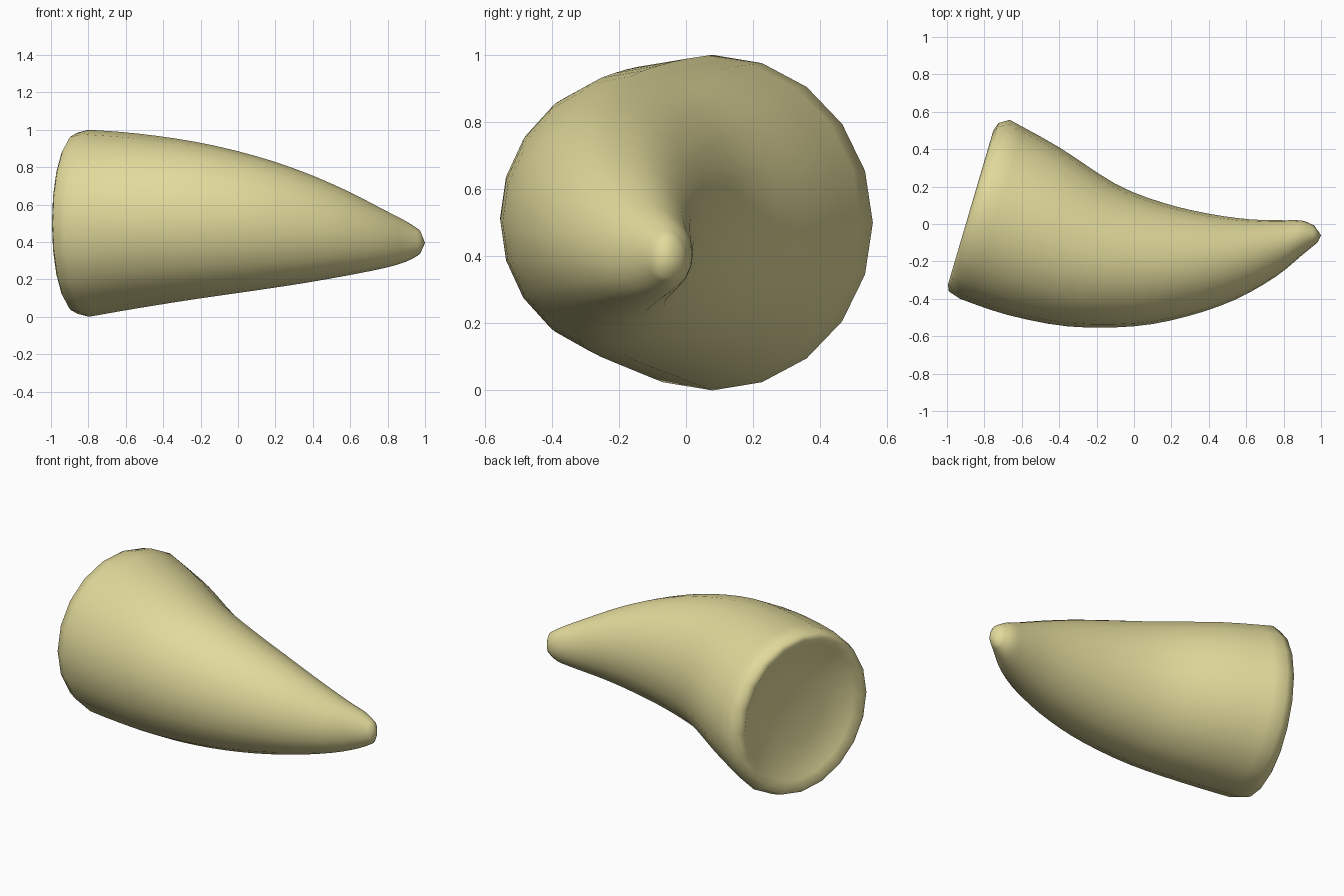
import bpy, bmesh, math
from mathutils import Vector

if "Cube" in bpy.data.objects:
    bpy.data.objects.remove(bpy.data.objects["Cube"])

SIDES = 20

# Cross-sections: inner-curve (x, y), outer-curve (x, y), bottom z, top z
RINGS = [
    (-0.665, 0.557, -0.930, -0.400, 0.000, 1.000),
    (-0.400, 0.410, -0.680, -0.485, 0.045, 0.980),
    (-0.100, 0.215, -0.350, -0.548, 0.095, 0.935),
    (0.150, 0.115, 0.000, -0.547, 0.138, 0.865),
    (0.400, 0.055, 0.280, -0.495, 0.178, 0.778),
    (0.620, 0.025, 0.540, -0.405, 0.220, 0.675),
    (0.800, 0.020, 0.760, -0.280, 0.260, 0.572),
    (0.900, 0.018, 0.900, -0.165, 0.295, 0.510),
    (0.965, -0.010, 0.980, -0.100, 0.335, 0.462),
]
# Shallow dished base from its middle outwards, then the rounded rim
BASE = [
    (-0.755, 0.255, -0.865, -0.117, 0.293, 0.707),
    (-0.735, 0.450, -0.953, -0.292, 0.086, 0.914),
    (-0.752, 0.500, -0.995, -0.325, 0.040, 0.960),
    (-0.725, 0.540, -0.990, -0.360, 0.015, 0.985),
]


def catmull(rings, steps):
    """Smoothly interpolate the cross-sections along the horn."""
    out = []
    n = len(rings)
    for i in range(n - 1):
        quad = [rings[max(0, min(n - 1, i + k))] for k in (-1, 0, 1, 2)]
        for s in range(steps):
            t = s / steps
            out.append([0.5 * (2 * b + (c - a) * t + (2 * a - 5 * b + 4 * c - d) * t * t
                               + (3 * b - a - 3 * c + d) * t ** 3)
                        for a, b, c, d in zip(*quad)])
    out.append(list(rings[-1]))
    return out


def add_ring(bm, r):
    inner, outer = Vector((r[0], r[1], 0)), Vector((r[2], r[3], 0))
    mid, half = (inner + outer) / 2, (inner - outer) / 2
    zc, zh = (r[4] + r[5]) / 2, (r[5] - r[4]) / 2
    verts = []
    for k in range(SIDES):
        a = 2 * math.pi * k / SIDES
        p = mid + half * math.cos(a)
        p.z = zc + zh * math.sin(a)
        verts.append(bm.verts.new(p))
    return verts


# Horn body with dished base
bm = bmesh.new()
loops = [add_ring(bm, r) for r in BASE + catmull(RINGS, 3)]
for a, b in zip(loops, loops[1:]):
    for k in range(SIDES):
        j = (k + 1) % SIDES
        bm.faces.new((a[k], a[j], b[j], b[k]))

# Middle of the dish and rounded tip
bm.faces.new(loops[0])
tip = bm.verts.new((1.0, -0.06, 0.395))
for k in range(SIDES):
    bm.faces.new((loops[-1][k], loops[-1][(k + 1) % SIDES], tip))
bmesh.ops.recalc_face_normals(bm, faces=bm.faces)
for f in bm.faces:
    f.smooth = True

mesh = bpy.data.meshes.new("horn")
bm.to_mesh(mesh)
bm.free()
horn = bpy.data.objects.new("horn", mesh)
bpy.context.collection.objects.link(horn)

khaki = bpy.data.materials.new("pale khaki")
khaki.diffuse_color = (0.76, 0.70, 0.33, 1)
khaki.use_nodes = True
khaki.node_tree.nodes["Principled BSDF"].inputs["Base Color"].default_value = khaki.diffuse_color
mesh.materials.append(khaki)
